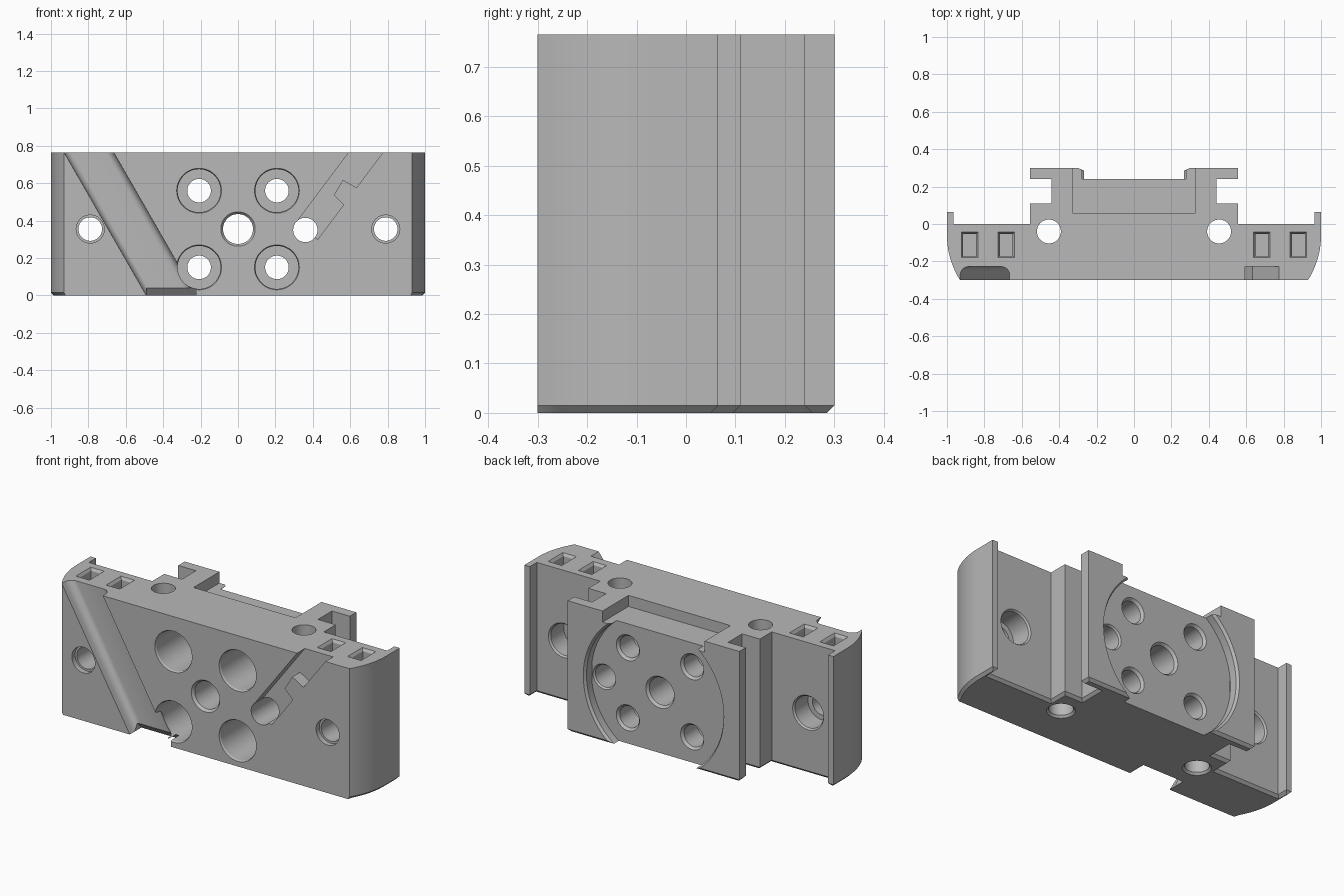
import bpy, bmesh, math
from mathutils import Vector

cube = bpy.data.objects.get("Cube")
if cube:
    bpy.data.objects.remove(cube, do_unlink=True)

H, FRONT, BACK, FLOOR = 0.765, -0.30, 0.30, 0.24
MID = 0.355

grey = bpy.data.materials.new("plain_grey")
grey.use_nodes = True
colour = (0.48, 0.48, 0.48, 1)
grey.diffuse_color = colour
grey.node_tree.nodes["Principled BSDF"].inputs["Base Color"].default_value = colour


def loft(name, rings):
    """Closed solid through rings that have equal point counts."""
    bm = bmesh.new()
    loops = [[bm.verts.new(p) for p in ring] for ring in rings]
    n = len(loops[0])
    for a, b in zip(loops, loops[1:]):
        for i in range(n):
            j = (i + 1) % n
            bm.faces.new((a[i], a[j], b[j], b[i]))
    bm.faces.new(loops[0][::-1])
    bm.faces.new(loops[-1])
    bmesh.ops.recalc_face_normals(bm, faces=bm.faces)
    mesh = bpy.data.meshes.new(name)
    bm.to_mesh(mesh)
    bm.free()
    mesh.materials.append(grey)
    ob = bpy.data.objects.new(name, mesh)
    bpy.context.collection.objects.link(ob)
    return ob


def inset(poly, d):
    """Shrink a counter-clockwise outline with mitred corners."""
    out = []
    for i, p in enumerate(poly):
        e1 = (p - poly[i - 1]).normalized()
        e2 = (poly[(i + 1) % len(poly)] - p).normalized()
        n1, n2 = Vector((-e1.y, e1.x)), Vector((-e2.y, e2.x))
        q = p + (n1 + n2) * (d / (1 + n1.dot(n2)))
        if p.y <= FRONT + 0.001:
            q.y = p.y
        out.append(q)
    return out


# Main body: rounded ends, end lips and a T-shaped rear rail
R = 0.43
sweep = math.acos(1 - 0.07 / R)
half = [Vector((1 - R + R * math.cos(sweep * (1 - k / 10)),
                -0.06 - 0.24 * math.sin(sweep * (1 - k / 10)) / math.sin(sweep)))
        for k in range(11)]
half += [Vector(p) for p in ((1, 0.065), (0.965, 0.065), (0.965, 0), (0.555, 0),
                             (0.555, 0.11), (0.44, 0.11), (0.44, FLOOR),
                             (0.555, FLOOR), (0.555, BACK))]
outline = half + [Vector((-p.x, p.y)) for p in reversed(half)]
body = loft("mounting_block", [
    [(p.x, p.y, 0) for p in inset(outline, 0.015)],
    [(p.x, p.y, 0.015) for p in outline],
    [(p.x, p.y, H) for p in outline]])

cutters = []


def cut(rings):
    cutters.append(loft("cutter", rings))


def bore(x, z, profile, sides=48):
    """Turned hole along y; profile lists (y, radius)."""
    angles = [2 * math.pi * k / sides for k in range(sides)]
    cut([[(x + r * math.cos(a), y, z + r * math.sin(a)) for a in angles]
         for y, r in profile])


def box_ring(x, y, z, hx, hy):
    return [(x + sx * hx, y + sy * hy, z)
            for sx, sy in ((-1, -1), (1, -1), (1, 1), (-1, 1))]


# Round recess in the rear rail, and the slot above it
bore(0, MID, [(FLOOR, 0.444), (0.285, 0.444), (0.305, 0.458), (0.4, 0.458)], 96)
cut([box_ring(0, 0.23, z, 0.33, 0.17) for z in (0.70, 0.9)])

# Four stepped bolt holes
for x in (-0.208, 0.208):
    for z in (MID - 0.205, MID + 0.205):
        bore(x, z, [(-0.4, 0.135), (-0.31, 0.125), (-0.29, 0.115), (0.1, 0.115),
                    (0.1, 0.063), (FLOOR - 0.015, 0.063), (FLOOR, 0.075), (0.4, 0.075)])

# Centre hole with both rims chamfered
bore(0, MID, [(-0.4, 0.092), (FRONT, 0.092), (FRONT + 0.015, 0.08),
              (FLOOR - 0.015, 0.08), (FLOOR, 0.092), (0.4, 0.092)])

# Off-centre hole at the end of the short groove
bore(0.36, MID - 0.005, [(-0.4, 0.065), (FLOOR - 0.01, 0.065), (FLOOR, 0.073), (0.4, 0.073)])

for s in (-1, 1):
    # Outer holes, wider at the rear
    bore(s * 0.79, MID, [(-0.4, 0.075), (FRONT + 0.03, 0.075), (FRONT + 0.03, 0.063),
                         (-0.13, 0.063), (-0.13, 0.092), (-0.01, 0.092),
                         (0.0, 0.1), (0.2, 0.1)])
    # Upright through holes
    ring = [2 * math.pi * k / 48 for k in range(48)]
    cut([[(s * 0.455 + r * math.cos(a), -0.04 + r * math.sin(a), z) for a in ring]
         for z, r in ((-0.1, 0.075), (0, 0.075), (0.012, 0.064), (0.9, 0.064))])
    # Rectangular pockets in the top
    for x in (0.683, 0.879):
        cut([box_ring(s * x, -0.112, z, hx, hy) for z, hx, hy in
             ((0.56, 0.034, 0.058), (0.75, 0.034, 0.058), (H, 0.044, 0.068),
              (0.9, 0.044, 0.068))])

# Wide slanted groove with rounded floor corners
deep, rad = -0.228, 0.045
x0, x1 = -0.49, -0.225
corner = [math.pi / 2 * k / 6 for k in range(7)]
groove = [(x0, -0.4), (x1, -0.4)]
groove += [(x1 - rad + rad * math.cos(a), deep - rad + rad * math.sin(a)) for a in corner]
groove += [(x0 + rad - rad * math.sin(a), deep - rad + rad * math.cos(a)) for a in corner]
cut([[(x - 0.575 * z, y, z) for x, y in groove] for z in (-0.1, 0.9)])
# Sloped run-out under the groove
cut([[(x, -0.35, -0.02), (x, -0.175, -0.02), (x, deep, 0.04), (x, -0.35, 0.04)]
     for x in (x0, x1)])

# Short stepped groove, set out along its slanted axis
path = [(0, -0.063), (0.8, -0.063), (0.8, 0.083), (0.345, 0.083),
        (0.335, 0.0), (0.24, 0.01), (0.23, 0.083), (0, 0.083)]
plan = [(0.36 + 0.6 * d + 0.8 * n, 0.35 + 0.8 * d - 0.6 * n) for d, n in path]
cut([[(x, y, z) for x, z in plan] for y in (-0.4, deep)])

# Apply all cuts, then remove the cutters
for c in cutters:
    mod = body.modifiers.new("cut", 'BOOLEAN')
    mod.operation, mod.solver, mod.object = 'DIFFERENCE', 'EXACT', c
    c.hide_render = True
bpy.context.view_layer.update()
graph = bpy.context.evaluated_depsgraph_get()
result = bpy.data.meshes.new_from_object(body.evaluated_get(graph))
body.modifiers.clear()
body.data = result
result.name = "mounting_block"
for c in cutters:
    bpy.data.objects.remove(c, do_unlink=True)

bpy.ops.object.select_all(action='DESELECT')
body.select_set(True)
bpy.context.view_layer.objects.active = body
bpy.ops.object.shade_smooth_by_angle(angle=math.radians(25))
